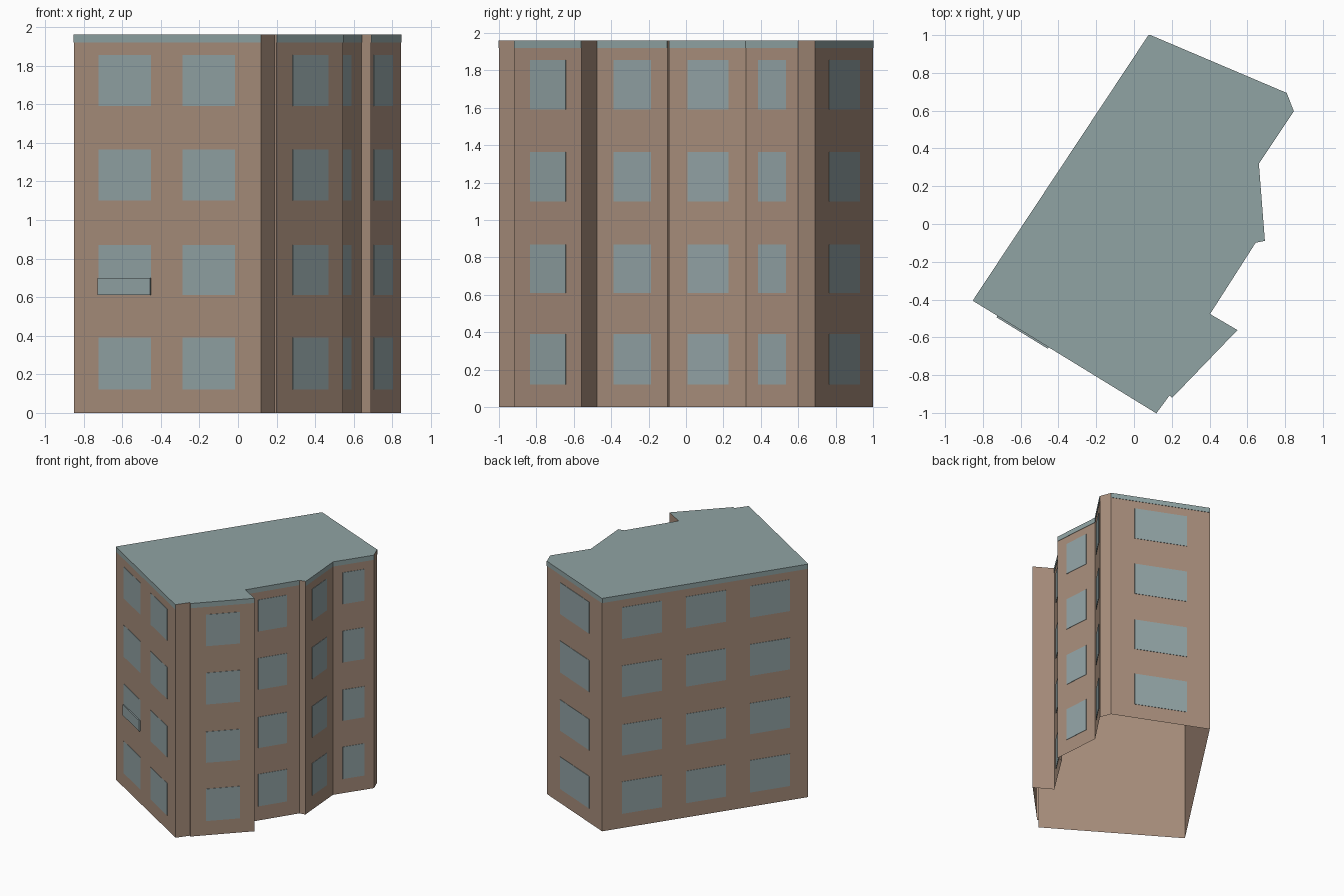
import bpy, bmesh
from mathutils import Vector

default = bpy.data.objects.get("Cube")
if default:
    bpy.data.objects.remove(default, do_unlink=True)


def material(name, rgb):
    m = bpy.data.materials.new(name)
    m.use_nodes = True
    m.diffuse_color = (*rgb, 1)
    m.node_tree.nodes["Principled BSDF"].inputs["Base Color"].default_value = (*rgb, 1)
    return m


BRICK = material("brown wall", (0.39, 0.27, 0.20))
ROOF = material("grey green roof", (0.28, 0.37, 0.37))
GLASS = material("grey blue glass", (0.29, 0.37, 0.38))

HEIGHT, BAND, LIFT = 1.96, 1.92, 0.003
ROWS = [(0.12, 0.39), (0.61, 0.87), (1.10, 1.365), (1.59, 1.855)]
ONE = [(0.24, 0.77)]
# Footprint corner, counter-clockwise, with window spans along the wall that starts there
PLAN = [
    ((-0.85, -0.405), [(0.132, 0.412), (0.582, 0.861)]),
    ((0.12, -1.0), []),
    ((0.188, -0.908), []),
    ((0.20, -0.918), ONE),
    ((0.545, -0.56), []),
    ((0.40, -0.475), ONE),
    ((0.64, -0.10), []),
    ((0.69, -0.09), ONE),
    ((0.658, 0.32), ONE),
    ((0.845, 0.60), []),
    ((0.81, 0.69), ONE),
    ((0.08, 1.0), [(0.097, 0.291), (0.408, 0.602), (0.718, 0.913)]),
]
CORNERS = [Vector((*p, 0)) for p, _ in PLAN]


def finish(bm, name, mat):
    mesh = bpy.data.meshes.new(name)
    bm.to_mesh(mesh)
    bm.free()
    mesh.materials.append(mat)
    obj = bpy.data.objects.new(name, mesh)
    bpy.context.collection.objects.link(obj)
    return obj


def plate(bm, a, b, span, z0, z1, depth=LIFT):
    """Thin box standing on the outside of the wall from a to b."""
    out = (b - a).cross(Vector((0, 0, 1))).normalized() * depth
    p, q = a.lerp(b, span[0]), a.lerp(b, span[1])
    ring = [(p, z0), (q, z0), (q, z1), (p, z1)]
    back = [bm.verts.new(v + Vector((0, 0, z))) for v, z in ring]
    front = [bm.verts.new(v + out + Vector((0, 0, z))) for v, z in ring]
    bm.faces.new(front)
    for i in range(4):
        j = (i + 1) % 4
        bm.faces.new((back[i], back[j], front[j], front[i]))


# Walls, open underneath
walls = bmesh.new()
low = [walls.verts.new(c) for c in CORNERS]
high = [walls.verts.new(c + Vector((0, 0, HEIGHT))) for c in CORNERS]
for i in range(len(PLAN)):
    j = (i + 1) % len(PLAN)
    walls.faces.new((low[i], low[j], high[j], high[i]))
finish(walls, "walls", BRICK)

# Flat roof
roof = bmesh.new()
roof.faces.new([roof.verts.new(c + Vector((0, 0, HEIGHT))) for c in CORNERS])
finish(roof, "roof", ROOF)

# Roof trim and windows on every main wall
trim, windows = bmesh.new(), bmesh.new()
for i, (_, spans) in enumerate(PLAN):
    a, b = CORNERS[i], CORNERS[(i + 1) % len(PLAN)]
    if spans:
        plate(trim, a, b, (0, 1), BAND, HEIGHT)
    for span in spans:
        for z0, z1 in ROWS:
            plate(windows, a, b, span, z0, z1)
finish(trim, "roof_trim", ROOF)
finish(windows, "windows", GLASS)

# Shallow box in front of one window
box = bmesh.new()
plate(box, CORNERS[0], CORNERS[1], PLAN[0][1][0], 0.61, 0.70, 0.012)
finish(box, "window_box", GLASS)
